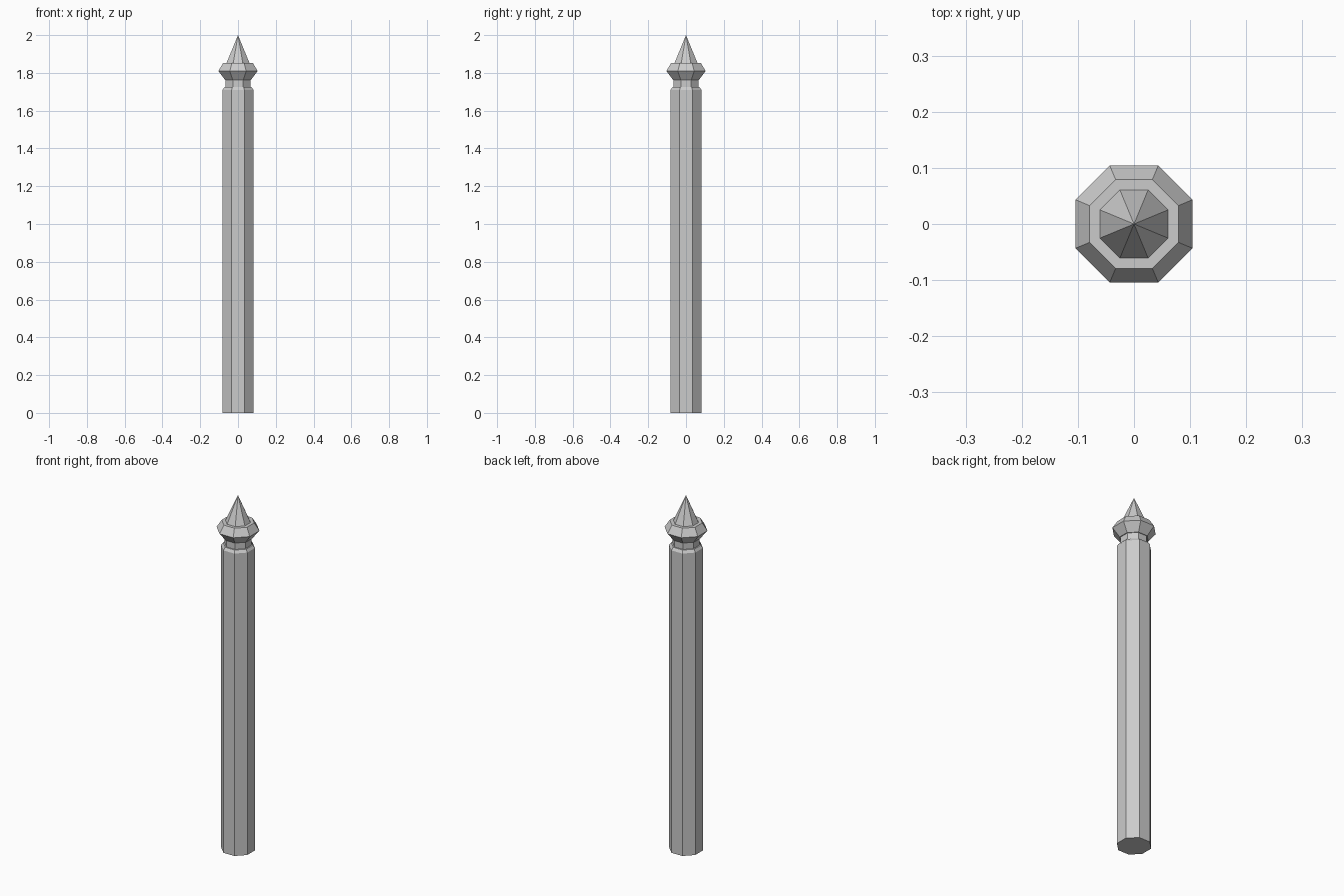
import bpy, bmesh, math

if "Cube" in bpy.data.objects:
    bpy.data.objects.remove(bpy.data.objects["Cube"])

SIDES = 8


def turned(name, profile):
    """Closed octagonal solid from (apothem, z) rings; apothem 0 makes a point."""
    bm = bmesh.new()
    rings = []
    for apothem, z in profile:
        r = apothem / math.cos(math.pi / SIDES)
        if r == 0:
            rings.append([bm.verts.new((0, 0, z))])
            continue
        angles = [math.tau * (i + 0.5) / SIDES for i in range(SIDES)]
        rings.append([bm.verts.new((r * math.cos(a), r * math.sin(a), z)) for a in angles])
    for low, high in zip(rings, rings[1:]):
        for i in range(SIDES):
            j = (i + 1) % SIDES
            top = high if len(high) == 1 else [high[j], high[i]]
            bm.faces.new([low[i], low[j]] + top)
    bm.faces.new(rings[0][::-1])
    if len(rings[-1]) > 1:
        bm.faces.new(rings[-1])
    mesh = bpy.data.meshes.new(name)
    bm.to_mesh(mesh)
    bm.free()
    obj = bpy.data.objects.new(name, mesh)
    bpy.context.collection.objects.link(obj)
    return obj


# Post with chamfered top
turned("post_shaft", [(0.082, 0), (0.082, 1.71), (0.072, 1.725)])
# Narrow neck under the finial
turned("neck", [(0.065, 1.725), (0.065, 1.765)])
# Flared collar
turned("collar", [(0.069, 1.763), (0.104, 1.81), (0.079, 1.852)])
# Pointed tip
turned("spike", [(0.061, 1.852), (0, 2.0)])
